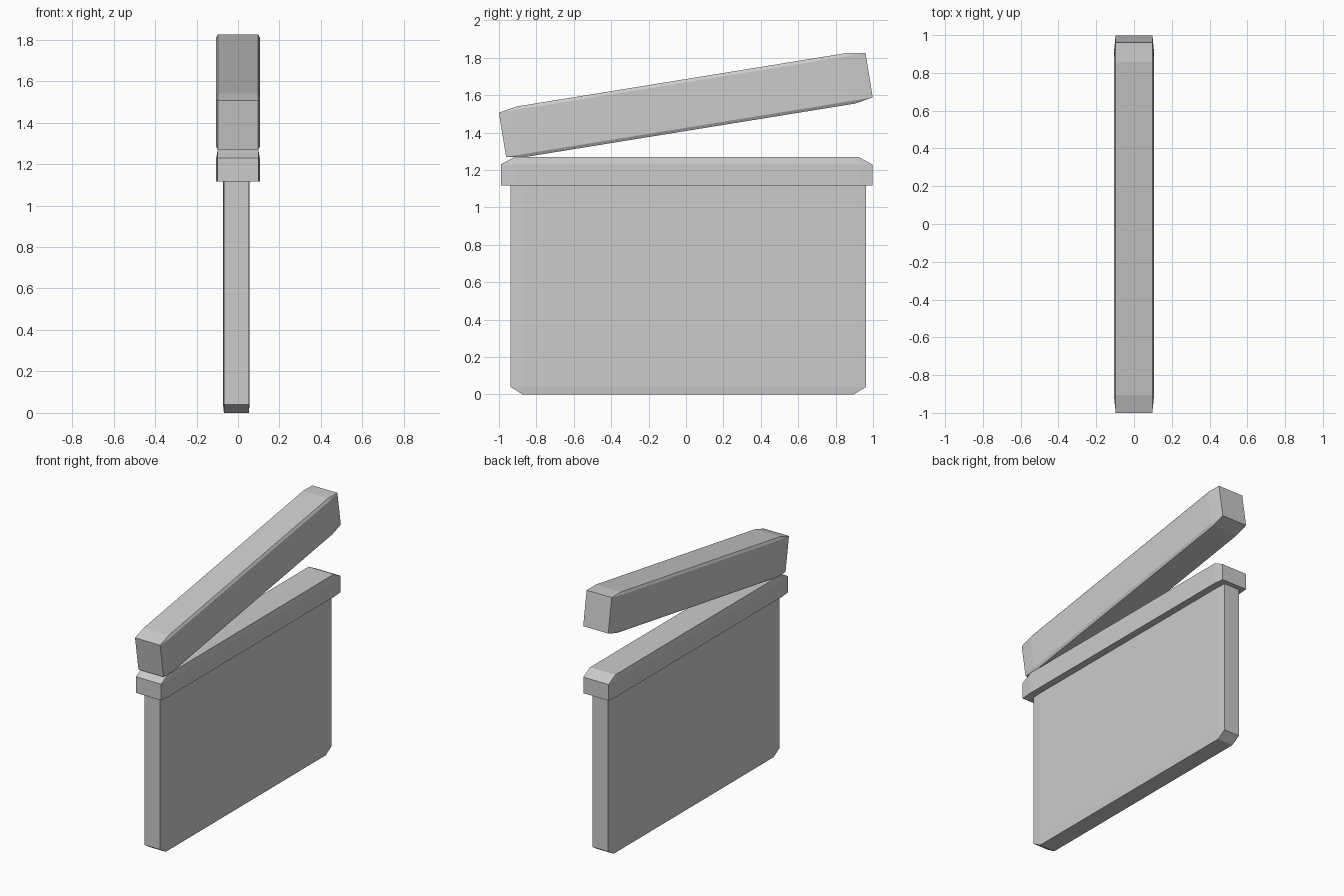
import bpy, bmesh, math

if "Cube" in bpy.data.objects:
    bpy.data.objects.remove(bpy.data.objects["Cube"])


def ring(cx, cy, hx, hy, bx, by, z, inner=False):
    """Chamfered rectangle (8 points); inner collapses it to the bevel's flat face."""
    pts = []
    for sx, sy in ((1, 1), (-1, 1), (-1, -1), (1, -1)):
        ix, iy = cx + sx * (hx - bx), cy + sy * (hy - by)
        a = (cx + sx * hx, iy, z)
        b = (ix, cy + sy * hy, z)
        if inner:
            a = b = (ix, iy, z)
        pts += [a, b] if sx * sy > 0 else [b, a]
    return pts


def loft(name, rings, location=(0, 0, 0), tilt=0):
    bm = bmesh.new()
    loops = [[bm.verts.new(p) for p in r] for r in rings]
    for lo, hi in zip(loops, loops[1:]):
        for i in range(8):
            j = (i + 1) % 8
            bm.faces.new((lo[i], lo[j], hi[j], hi[i]))
    bm.faces.new(loops[0][::-1])
    bm.faces.new(loops[-1])
    bmesh.ops.remove_doubles(bm, verts=bm.verts, dist=1e-5)
    bmesh.ops.recalc_face_normals(bm, faces=bm.faces)
    mesh = bpy.data.meshes.new(name)
    bm.to_mesh(mesh)
    bm.free()
    obj = bpy.data.objects.new(name, mesh)
    obj.location = location
    obj.rotation_euler.x = tilt
    bpy.context.collection.objects.link(obj)
    return obj


# Slate board with the wider fixed bar along its top edge
board = (-0.008, 0.012, 0.064, 0.95, 0.004, 0.065)
bar = (0, 0.003, 0.105, 0.993, 0.007, 0.075)
loft("slate_board", [
    ring(*board, 0, inner=True),
    ring(*board, 0.04),
    ring(*board, 1.117),
    ring(*bar, 1.117),
    ring(*bar, 1.23),
    ring(*bar, 1.27, inner=True),
])

# Raised clapper stick, bevelled on every edge
stick = (0, 0, 0.107, 0.993, 0.01, 0.1)
loft("clapper_stick", [
    ring(*stick, -0.137, inner=True),
    ring(*stick, -0.12),
    ring(*stick, 0.12),
    ring(*stick, 0.137, inner=True),
], location=(0, -0.001, 1.547), tilt=math.radians(9.2))
